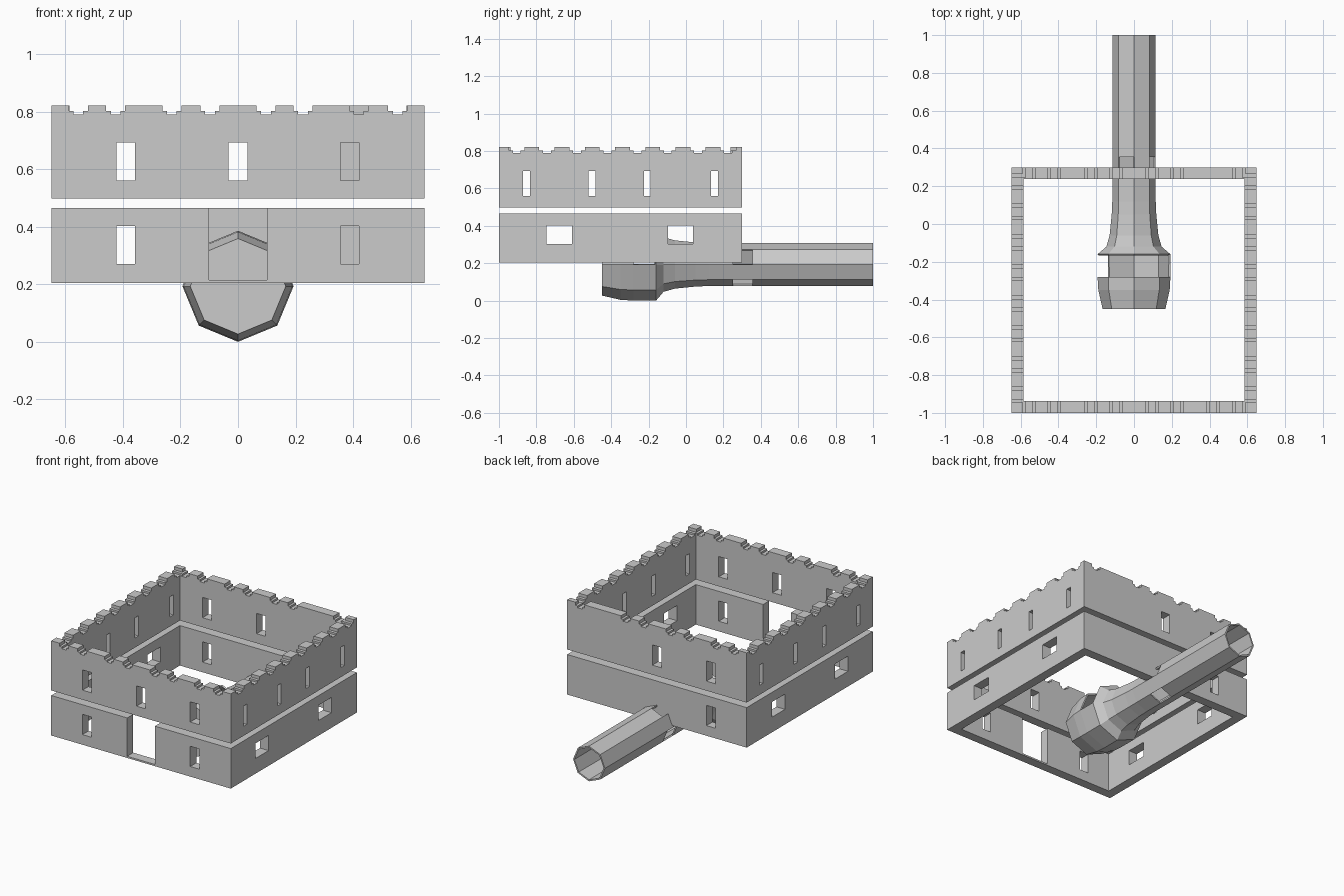
import bpy, bmesh, math

if "Cube" in bpy.data.objects:
    bpy.data.objects.remove(bpy.data.objects["Cube"])

grey = bpy.data.materials.new("stone_grey")
grey.diffuse_color = (0.6, 0.6, 0.6, 1)
grey.use_nodes = True
grey.node_tree.nodes["Principled BSDF"].inputs["Base Color"].default_value = grey.diffuse_color


def make_object(name, bm):
    me = bpy.data.meshes.new(name)
    bm.to_mesh(me)
    bm.free()
    me.materials.append(grey)
    ob = bpy.data.objects.new(name, me)
    bpy.context.collection.objects.link(ob)
    return ob


def boxes(name, spans):
    bm = bmesh.new()
    for x0, x1, y0, y1, z0, z1 in spans:
        g = bmesh.ops.create_cube(bm, size=1)
        for v in g["verts"]:
            v.co.x = x1 if v.co.x > 0 else x0
            v.co.y = y1 if v.co.y > 0 else y0
            v.co.z = z1 if v.co.z > 0 else z0
    return make_object(name, bm)


def apply_modifiers(ob):
    bpy.context.view_layer.update()
    dg = bpy.context.evaluated_depsgraph_get()
    me = bpy.data.meshes.new_from_object(ob.evaluated_get(dg))
    ob.modifiers.clear()
    ob.data = me


X, Y0, Y1, T = 0.648, -1.0, 0.3, 0.062   # outer extents and wall thickness


def front(x0, x1, z0, z1):
    return (x0, x1, Y0 - 0.05, Y0 + T + 0.02, z0, z1)


def back(x0, x1, z0, z1):
    return (x0, x1, Y1 - T - 0.02, Y1 + 0.05, z0, z1)


def sides(y0, y1, z0, z1):
    return [(X - T - 0.02, X + 0.05, y0, y1, z0, z1),
            (-X - 0.05, -X + T + 0.02, y0, y1, z0, z1)]


def storey(name, z0, z1, cuts):
    ob = boxes(name, [(-X, X, Y0, Y1, z0, z1)])
    hollow = (-X + T, X - T, Y0 + T, Y1 - T, z0 - 0.1, z1 + 0.1)
    cutters = [boxes(name + "_hollow", [hollow]), boxes(name + "_openings", cuts)]
    for c in cutters:
        c.hide_render = True
        m = ob.modifiers.new("cut", "BOOLEAN")
        m.operation = "DIFFERENCE"
        m.solver = "EXACT"
        m.use_self = True
        m.object = c
    apply_modifiers(ob)
    for c in cutters:
        bpy.data.objects.remove(c)


# Lower storey: door, front and back windows, square side windows
w = 0.0325
cuts = [front(-0.1, 0.1, 0.215, 0.6)]
cuts += [front(x - w, x + w, 0.27, 0.402) for x in (-0.39, 0.388)]
cuts.append(back(-0.39 - w, -0.39 + w, 0.27, 0.402))
for y0, y1 in ((-0.745, -0.61), (-0.095, 0.038)):
    cuts += sides(y0, y1, 0.303, 0.402)
storey("lower_wall", 0.204, 0.465, cuts)

# Upper storey: windows, slits and the notched battlement
cuts = [front(x - w, x + w, 0.56, 0.692) for x in (-0.39, 0, 0.388)]
cuts += [back(x - w, x + w, 0.56, 0.692) for x in (-0.39, 0)]
for y in (-0.853, -0.502, -0.207, 0.152):
    cuts += sides(y - 0.018, y + 0.018, 0.56, 0.692)
for half, z in ((0.033, 0.802), (0.017, 0.79)):
    for x in (-0.555, -0.425, -0.23, -0.097, 0.097, 0.226, 0.42, 0.555):
        cuts.append(front(x - half, x + half, z, 0.95))
        if x != 0.42:
            cuts.append(back(x - half, x + half, z, 0.95))
    for i in range(8):
        y = -0.905 + i * 0.1615
        k = half * 1.25
        cuts += sides(y - k, y + k, z, 0.95)
storey("upper_wall", 0.498, 0.822, cuts)

# Eight-sided cannon along y: closed breech, open chamber, vented barrel
CZ = 0.193
profile = [(-0.45, 0.166), (-0.35, 0.189), (-0.28, 0.193), (-0.16, 0.193),
           (-0.12, 0.146), (-0.06, 0.129), (0.05, 0.118), (0.12, 0.115),
           (0.25, 0.115), (0.355, 0.115), (1.0, 0.115)]
bm = bmesh.new()
rings = []
for y, r in profile:
    rings.append([bm.verts.new((r * math.cos(i * math.pi / 4), y,
                                CZ + r * math.sin(i * math.pi / 4)))
                  for i in range(8)])
bm.faces.new(rings[0])
for j in range(len(rings) - 1):
    y = profile[j][0]
    for i in range(8):
        if y == -0.28 and i < 5:          # loading opening
            continue
        if y == 0.25 and i % 2 == 0:      # alternating vents
            continue
        k = (i + 1) % 8
        bm.faces.new((rings[j][i], rings[j + 1][i], rings[j + 1][k], rings[j][k]))
cannon = make_object("cannon", bm)
m = cannon.modifiers.new("shell", "SOLIDIFY")
m.thickness = 0.01
m.offset = -1
apply_modifiers(cannon)
